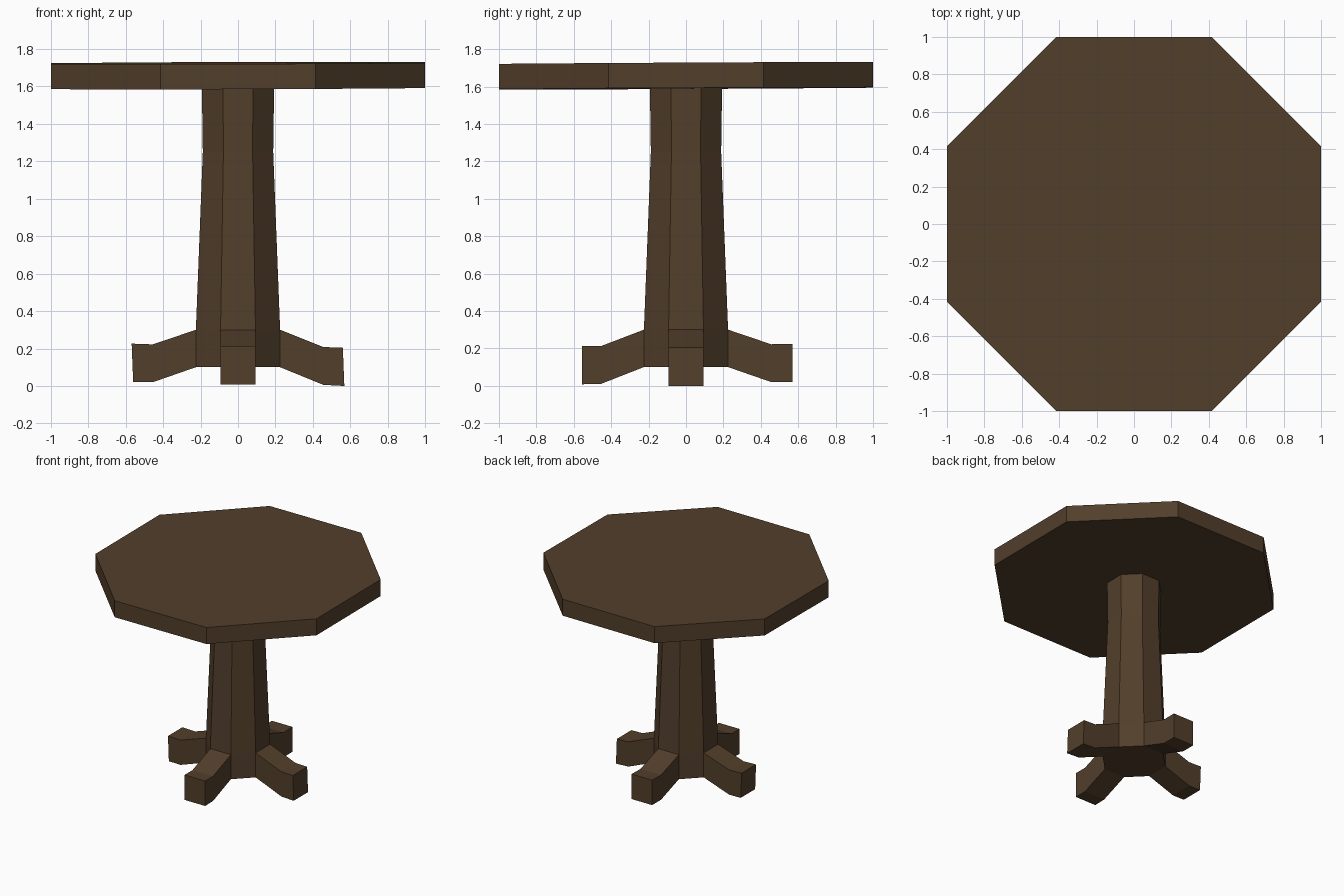
import bpy, bmesh
from math import cos, sin, pi
from mathutils import Matrix

if "Cube" in bpy.data.objects:
    bpy.data.objects.remove(bpy.data.objects["Cube"])

wood = bpy.data.materials.new("dark_wood")
wood.diffuse_color = (0.085, 0.049, 0.024, 1)
wood.use_nodes = True
wood.node_tree.nodes["Principled BSDF"].inputs["Base Color"].default_value = wood.diffuse_color


def finish(name, bm):
    bmesh.ops.recalc_face_normals(bm, faces=bm.faces)
    me = bpy.data.meshes.new(name)
    bm.to_mesh(me)
    bm.free()
    me.materials.append(wood)
    ob = bpy.data.objects.new(name, me)
    bpy.context.collection.objects.link(ob)
    return ob


def octagon_stack(name, profile, tilt=(0, 0)):
    """Octagonal solid from (apothem, z) rings, with an optional slope in x and y."""
    bm = bmesh.new()
    rings = []
    for apothem, z in profile:
        r = apothem / cos(pi / 8)
        pts = [(r * cos(pi / 8 + i * pi / 4), r * sin(pi / 8 + i * pi / 4)) for i in range(8)]
        rings.append([bm.verts.new((x, y, z + tilt[0] * x + tilt[1] * y)) for x, y in pts])
    for a, b in zip(rings, rings[1:]):
        for i in range(8):
            j = (i + 1) % 8
            bm.faces.new((a[i], a[j], b[j], b[i]))
    bm.faces.new(rings[0])
    bm.faces.new(rings[-1])
    return finish(name, bm)


def foot(name, angle, bottom, top, half=0.093):
    """Side outline in (distance, z), given width and turned around the column."""
    bm = bmesh.new()
    turn = Matrix.Rotation(angle, 3, 'Z')
    rows = []
    for (rb, zb), (rt, zt) in zip(bottom, top):
        corners = [(rb, -half, zb), (rb, half, zb), (rt, half, zt), (rt, -half, zt)]
        rows.append([bm.verts.new(turn @ Matrix.Identity(3) @ bpy_vec(c)) for c in corners])
    for a, b in zip(rows, rows[1:]):
        for i in range(4):
            j = (i + 1) % 4
            bm.faces.new((a[i], a[j], b[j], b[i]))
    bm.faces.new(rows[0])
    bm.faces.new(rows[-1])
    return finish(name, bm)


def bpy_vec(c):
    return Matrix.Translation(c).to_translation()


# Slightly uneven tabletop
octagon_stack("tabletop", [(1.0, 1.59), (1.0, 1.725)], tilt=(0.003, 0.005))

# Tapered column
octagon_stack("column", [(0.225, 0.10), (0.225, 0.30), (0.188, 1.25), (0.193, 1.60)])

# Four splayed feet: knee height, toe height, toe bottom reach, toe top reach
feet = {
    "right_foot": (0, 0.006, 0.0, 0.568, 0.56),
    "back_foot": (pi / 2, 0.02, 0.02, 0.57, 0.57),
    "left_foot": (pi, 0.02, 0.022, 0.56, 0.568),
    "front_foot": (-pi / 2, 0.01, 0.008, 0.557, 0.557),
}
for name, (angle, knee, toe, reach_low, reach_high) in feet.items():
    foot(name, angle,
         [(0.20, 0.11), (0.225, 0.10), (0.455, knee), (reach_low, toe)],
         [(0.20, 0.31), (0.225, 0.30), (0.455, knee + 0.202), (reach_high, toe + 0.204)])
